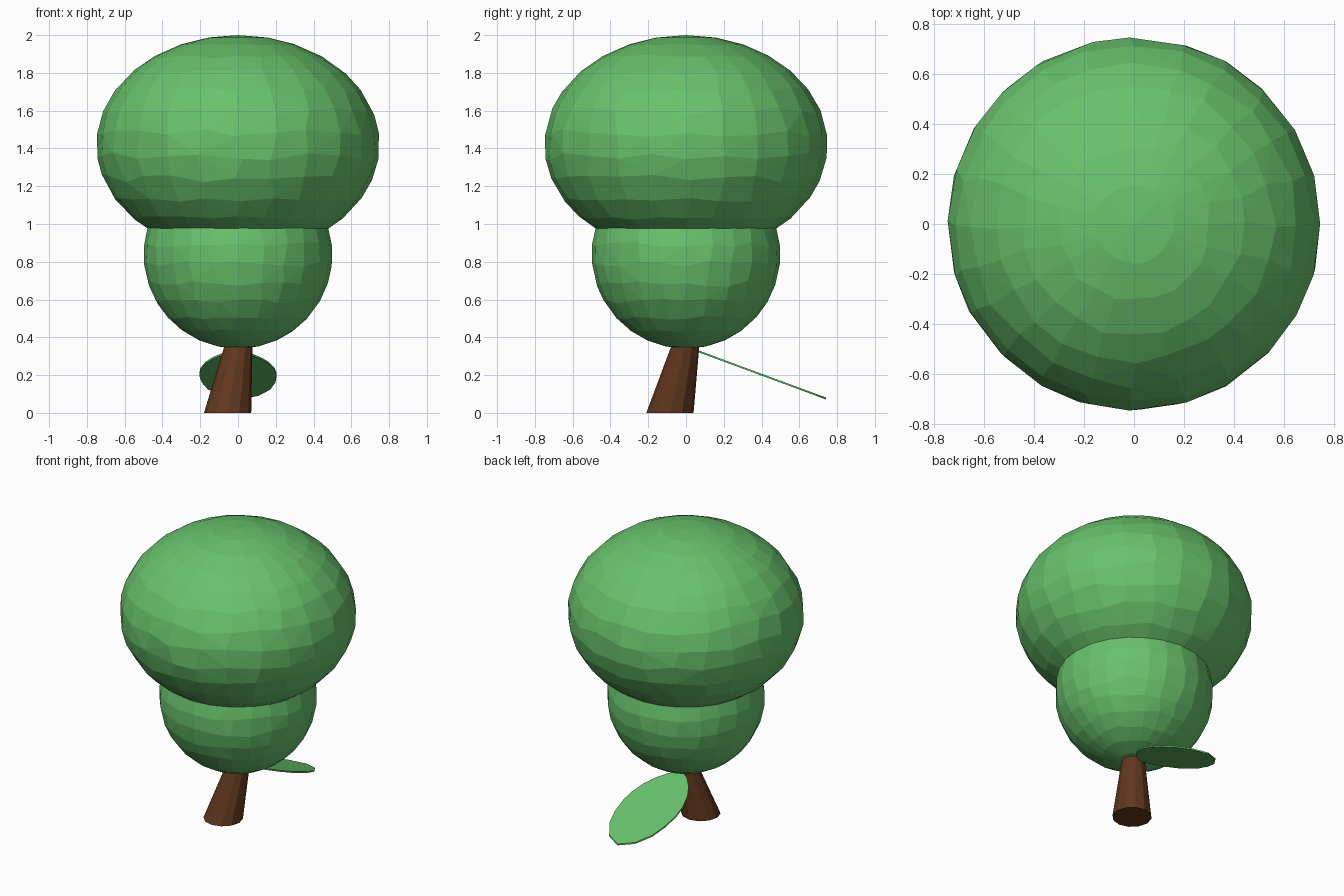
import bpy, bmesh, math, random
from mathutils import Vector

if "Cube" in bpy.data.objects:
    bpy.data.objects.remove(bpy.data.objects["Cube"])

random.seed(4)


def material(name, rgb):
    m = bpy.data.materials.new(name)
    m.diffuse_color = (*rgb, 1)
    m.use_nodes = True
    m.node_tree.nodes["Principled BSDF"].inputs["Base Color"].default_value = m.diffuse_color
    return m


GREEN = material("foliage_green", (0.14, 0.54, 0.15))
BROWN = material("bark_brown", (0.12, 0.038, 0.013))


def finish(bm, name, mat):
    bmesh.ops.recalc_face_normals(bm, faces=bm.faces)
    mesh = bpy.data.meshes.new(name)
    bm.to_mesh(mesh)
    bm.free()
    mesh.materials.append(mat)
    obj = bpy.data.objects.new(name, mesh)
    bpy.context.collection.objects.link(obj)
    return obj


def foliage(name, radius, height, z):
    """Faceted ball with slightly uneven facets, all corners on the ellipsoid."""
    bm = bmesh.new()
    bmesh.ops.create_uvsphere(bm, u_segments=24, v_segments=15, radius=1)
    for v in bm.verts:
        if abs(v.co.z) < 0.99:
            wobble = 0.035 * math.hypot(v.co.x, v.co.y)
            v.co += Vector([random.uniform(-wobble, wobble) for _ in range(3)])
            v.co.normalize()
        v.co = Vector((v.co.x * radius, v.co.y * radius, v.co.z * height + z))
    bmesh.ops.triangulate(bm, faces=bm.faces)
    finish(bm, name, GREEN)


# Two overlapping foliage balls
foliage("upper_foliage", 0.75, 0.58, 1.42)
foliage("lower_foliage", 0.50, 0.50, 0.84)

# Leaning, tapered trunk: x, y, z, radius of each ring
SIDES = 12
bm = bmesh.new()
rings = []
for x, y, z, r in [(-0.055, -0.085, 0, 0.125), (0.005, 0.0, 0.37, 0.072)]:
    rings.append([bm.verts.new((x + r * math.cos(math.tau * i / SIDES),
                                y + r * math.sin(math.tau * i / SIDES), z))
                  for i in range(SIDES)])
low, high = rings
for i in range(SIDES):
    j = (i + 1) % SIDES
    bm.faces.new((low[i], low[j], high[j], high[i]))
bm.faces.new(low[::-1])
bm.faces.new(high)
finish(bm, "trunk", BROWN)

# Thin drooping leaf behind the trunk: y position, half width
outline = [(0.055, 0.0), (0.10, 0.07), (0.16, 0.125), (0.23, 0.168), (0.32, 0.197),
           (0.40, 0.205), (0.50, 0.195), (0.60, 0.165), (0.69, 0.10), (0.74, 0.0)]
border = outline + [(y, -w) for y, w in outline[-2:0:-1]]
bm = bmesh.new()
verts = [bm.verts.new((w + 0.03 * (y - 0.40), y, 0.325 - 0.37 * (y - 0.055)))
         for y, w in border]
face = bm.faces.new(verts)
up = bmesh.ops.extrude_face_region(bm, geom=[face], use_keep_orig=True)
for v in up["geom"]:
    if isinstance(v, bmesh.types.BMVert):
        v.co.z += 0.01
finish(bm, "leaf", GREEN)
